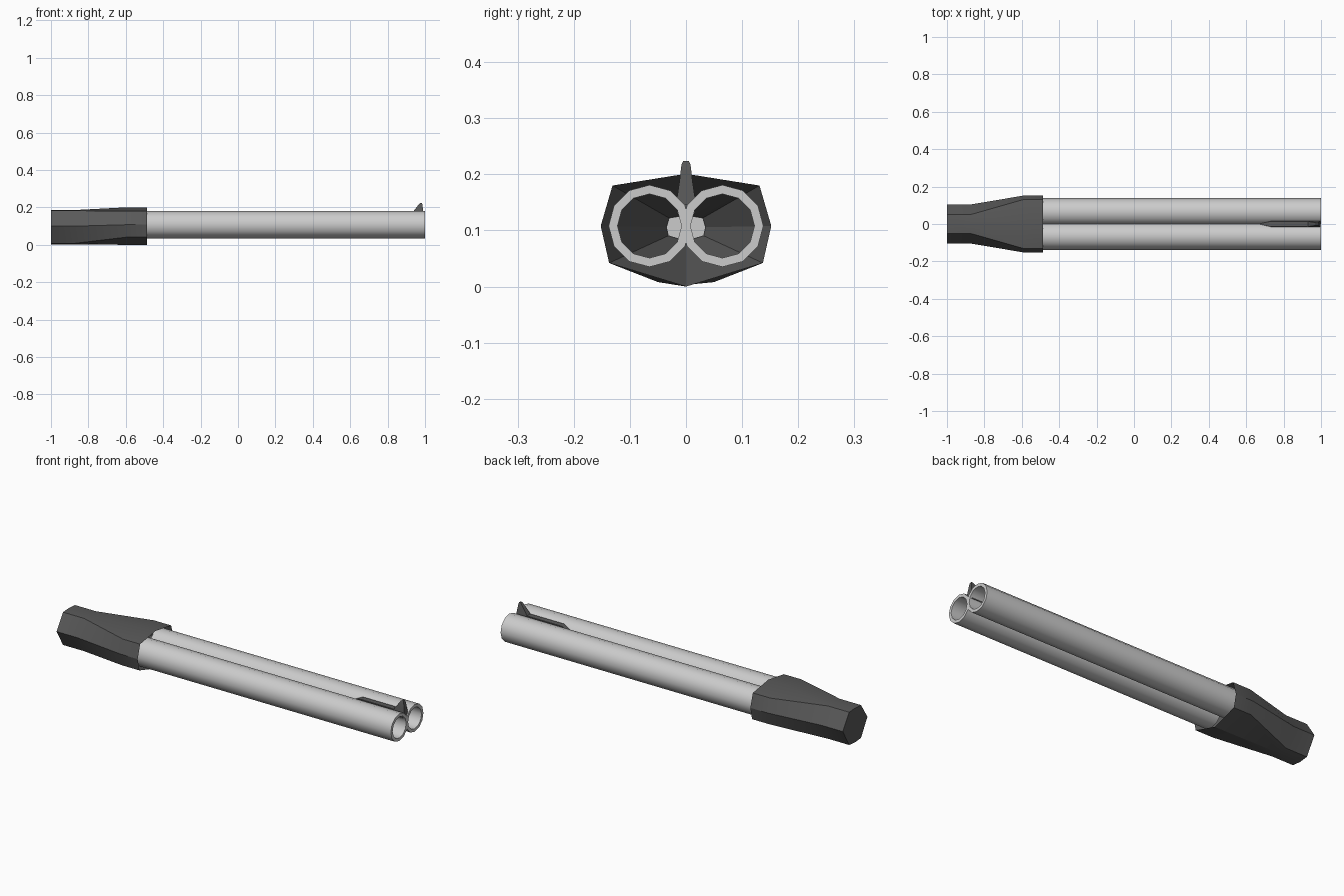
import bpy, math

if "Cube" in bpy.data.objects:
    bpy.data.objects.remove(bpy.data.objects["Cube"])

dark = bpy.data.materials.new("dark_grey")
dark.diffuse_color = (0.1, 0.1, 0.1, 1)
dark.use_nodes = True
dark.node_tree.nodes["Principled BSDF"].inputs["Base Color"].default_value = dark.diffuse_color


def loft(name, rings, mat=None, closed=False, angle=25):
    """Skin equal-length rings; cap the ends, or join last ring to first."""
    n, m = len(rings[0]), len(rings)
    verts = [p for r in rings for p in r]
    faces = []
    for k in range(m if closed else m - 1):
        a, b = k * n, ((k + 1) % m) * n
        faces += [(a + i, a + (i + 1) % n, b + (i + 1) % n, b + i) for i in range(n)]
    if not closed:
        faces += [tuple(reversed(range(n))), tuple(range((m - 1) * n, m * n))]
    me = bpy.data.meshes.new(name)
    me.from_pydata(verts, [], faces)
    ob = bpy.data.objects.new(name, me)
    bpy.context.collection.objects.link(ob)
    bpy.ops.object.select_all(action='DESELECT')
    ob.select_set(True)
    bpy.context.view_layer.objects.active = ob
    bpy.ops.object.mode_set(mode='EDIT')
    bpy.ops.mesh.select_all(action='SELECT')
    bpy.ops.mesh.normals_make_consistent(inside=False)
    bpy.ops.object.mode_set(mode='OBJECT')
    bpy.ops.object.shade_smooth_by_angle(angle=math.radians(angle))
    if mat:
        me.materials.append(mat)
    return ob


def circle(x, y, z, r, n=12):
    return [(x, y + r * math.cos(2 * math.pi * i / n), z + r * math.sin(2 * math.pi * i / n))
            for i in range(n)]


def mirrored(x, half):
    """Ring from the +y half profile, bottom centre to top centre."""
    return [(x, y, z) for y, z in half] + [(x, -y, z) for y, z in half[-2:0:-1]]


# Two hollow barrels
for side, y in (("left", 0.065), ("right", -0.065)):
    loft(side + "_barrel",
         [circle(-0.52, y, 0.108, 0.073), circle(1, y, 0.108, 0.073),
          circle(1, y, 0.108, 0.057), circle(-0.52, y, 0.108, 0.057)],
         closed=True, angle=40)

# Tapered housing with a funnel-shaped recess at the front
front = [(0, 0.0), (0.137, 0.042), (0.152, 0.108), (0.131, 0.18), (0, 0.201)]
back = [(0, 0.003), (0.05, 0.008), (0.104, 0.1), (0.05, 0.183), (0, 0.186)]
recess = [(y * 0.23, 0.105 + (z - 0.105) * 0.23) for y, z in front]
loft("housing",
     [mirrored(-1, back), mirrored(-0.875, back), mirrored(-0.59, front),
      mirrored(-0.487, front), mirrored(-0.72, recess)], dark)

# Light plug at the bottom of the recess
loft("recess_plug", [mirrored(-0.725, recess), mirrored(-0.715, recess)])

# Pointed rib lying in the valley between the barrels
def rib_ring(x, w, top):
    return [(x, -w, 0.13), (x, w, 0.13), (x, w * 0.9, top), (x, -w * 0.9, top)]

loft("sight_rib", [rib_ring(0.675, 0.002, 0.145), rib_ring(0.73, 0.016, 0.168),
                   rib_ring(0.99, 0.016, 0.168)], dark)

# Front sight blade: stacked sections narrowing upward
def blade_ring(z, x0, x1, w):
    return [(x0, -w, z), (x1, -w, z), (x1, w, z), (x0, w, z)]

loft("front_sight", [blade_ring(0.145, 0.915, 0.995, 0.018),
                     blade_ring(0.185, 0.942, 0.99, 0.012),
                     blade_ring(0.218, 0.968, 0.985, 0.008),
                     blade_ring(0.224, 0.974, 0.983, 0.005)], dark)
